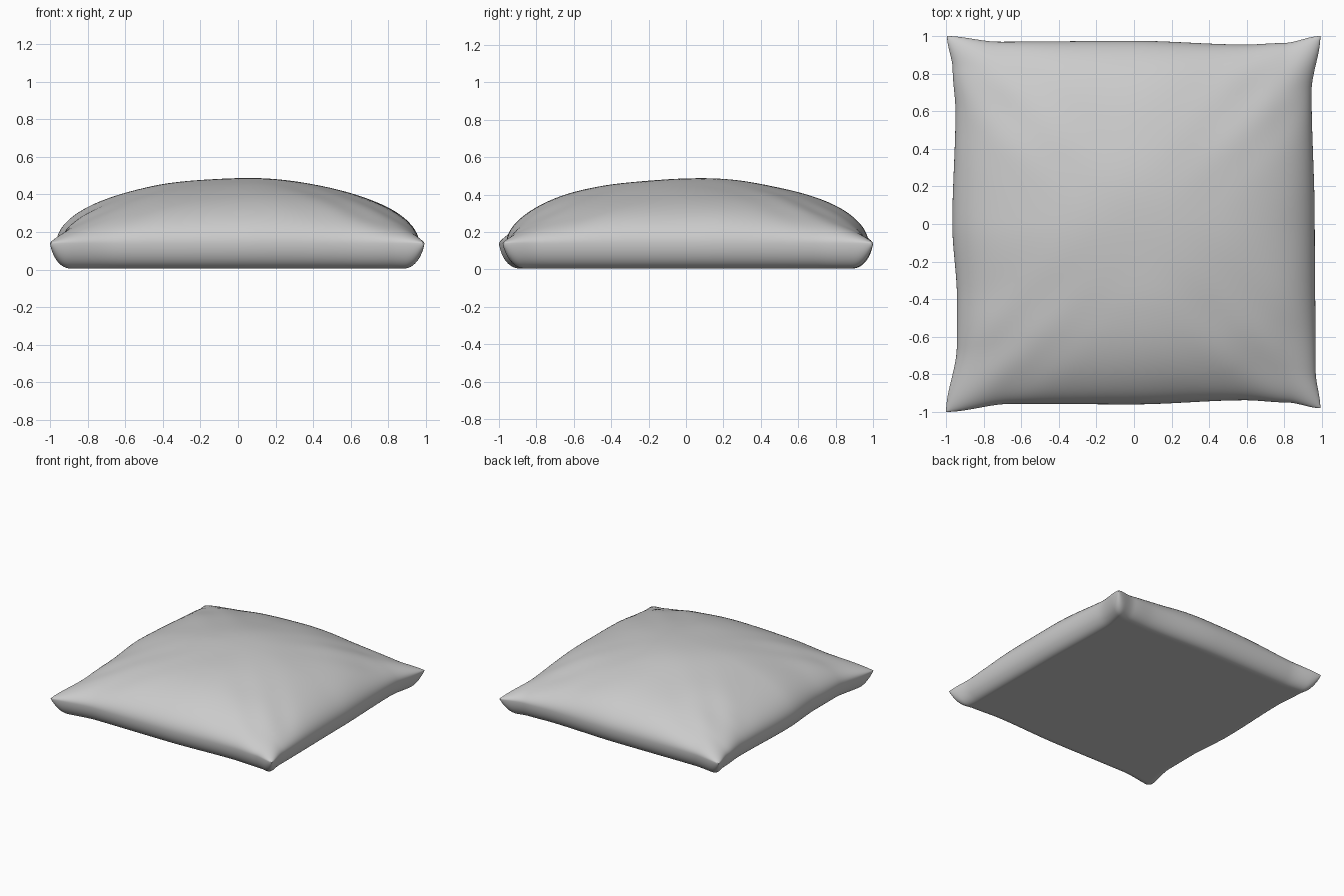
import bpy, bmesh, math
from mathutils import Vector, noise

if "Cube" in bpy.data.objects:
    bpy.data.objects.remove(bpy.data.objects["Cube"])

N = 96          # grid resolution per side
SEAM_Z = 0.14   # height of the side seam
BASE_Z = 0.005


def curve(points, t):
    """Smooth interpolation through (position, value) points."""
    for (a, va), (b, vb) in zip(points, points[1:]):
        if t <= b:
            s = max(0.0, (t - a) / (b - a))
            s = s * s * (3 - 2 * s)
            return va + (vb - va) * s
    return points[-1][1]


# Seam outline seen from the top, with pulled-out corners
LEFT = [(-1, -1.0), (-0.65, -0.943), (-0.4, -0.942), (0, -0.967), (0.6, -0.95), (0.82, -0.965), (1, -0.995)]
RIGHT = [(-1, 0.992), (-0.8, 0.967), (0, 0.962), (0.7, 0.945), (1, 0.992)]
BACK = [(-1, 1.0), (-0.72, 0.97), (0, 0.975), (0.6, 0.955), (0.8, 0.963), (1, 1.0)]
FRONT = [(-1, -1.0), (-0.65, -0.957), (0, -0.96), (0.6, -0.938), (0.82, -0.95), (1, -0.98)]


def plan(u, v):
    l, r = curve(LEFT, v), curve(RIGHT, v)
    f, b = curve(FRONT, u), curve(BACK, u)
    return l + (r - l) * (u + 1) / 2, f + (b - f) * (v + 1) / 2


def dome(t):
    return math.sqrt(max(0.0, 1 - t * t))


def rim(t):
    q = max(0.0, 1 - (1 - abs(t)) / 0.1)
    return math.sqrt(max(0.0, 1 - q * q))


def top_z(u, v, x, y):
    g = dome(u) * dome(v)
    # soft dents plus diagonal cloth folds toward the corners
    w = 0.012 * noise.noise(Vector((x * 2.2, y * 2.2, 3.1)))
    d = (x + y) if x * y < 0 else (x - y)
    fold = math.sin(d * 17) * math.exp(-(d * 2.5) ** 2) * min(1, abs(x * y) * 2)
    return SEAM_Z + 0.345 * g + (w + 0.004 * fold) * min(1, g * 2)


def bottom_z(u, v):
    return SEAM_Z - (SEAM_Z - BASE_Z) * rim(u) * rim(v)


# Pillow: top and bottom cloth sharing the seam vertices
bm = bmesh.new()
ts = [math.sin(math.pi / 2 * (2 * i / N - 1)) for i in range(N + 1)]
top, bot = {}, {}
for i, u in enumerate(ts):
    for j, v in enumerate(ts):
        x, y = plan(u, v)
        on_seam = i in (0, N) or j in (0, N)
        if on_seam:
            top[i, j] = bot[i, j] = bm.verts.new((x, y, SEAM_Z))
        else:
            top[i, j] = bm.verts.new((x, y, top_z(u, v, x, y)))
            bot[i, j] = bm.verts.new((x, y, bottom_z(u, v)))
for i in range(N):
    for j in range(N):
        ring = [(i, j), (i + 1, j), (i + 1, j + 1), (i, j + 1)]
        bm.faces.new([top[k] for k in ring])
        bm.faces.new([bot[k] for k in reversed(ring)])
for f in bm.faces:
    f.smooth = True
mesh = bpy.data.meshes.new("pillow")
bm.to_mesh(mesh)
bm.free()

mat = bpy.data.materials.new("light grey cloth")
mat.diffuse_color = (0.6, 0.6, 0.6, 1)
mat.use_nodes = True
mat.node_tree.nodes["Principled BSDF"].inputs["Base Color"].default_value = mat.diffuse_color
mesh.materials.append(mat)
pillow = bpy.data.objects.new("pillow", mesh)
bpy.context.collection.objects.link(pillow)
